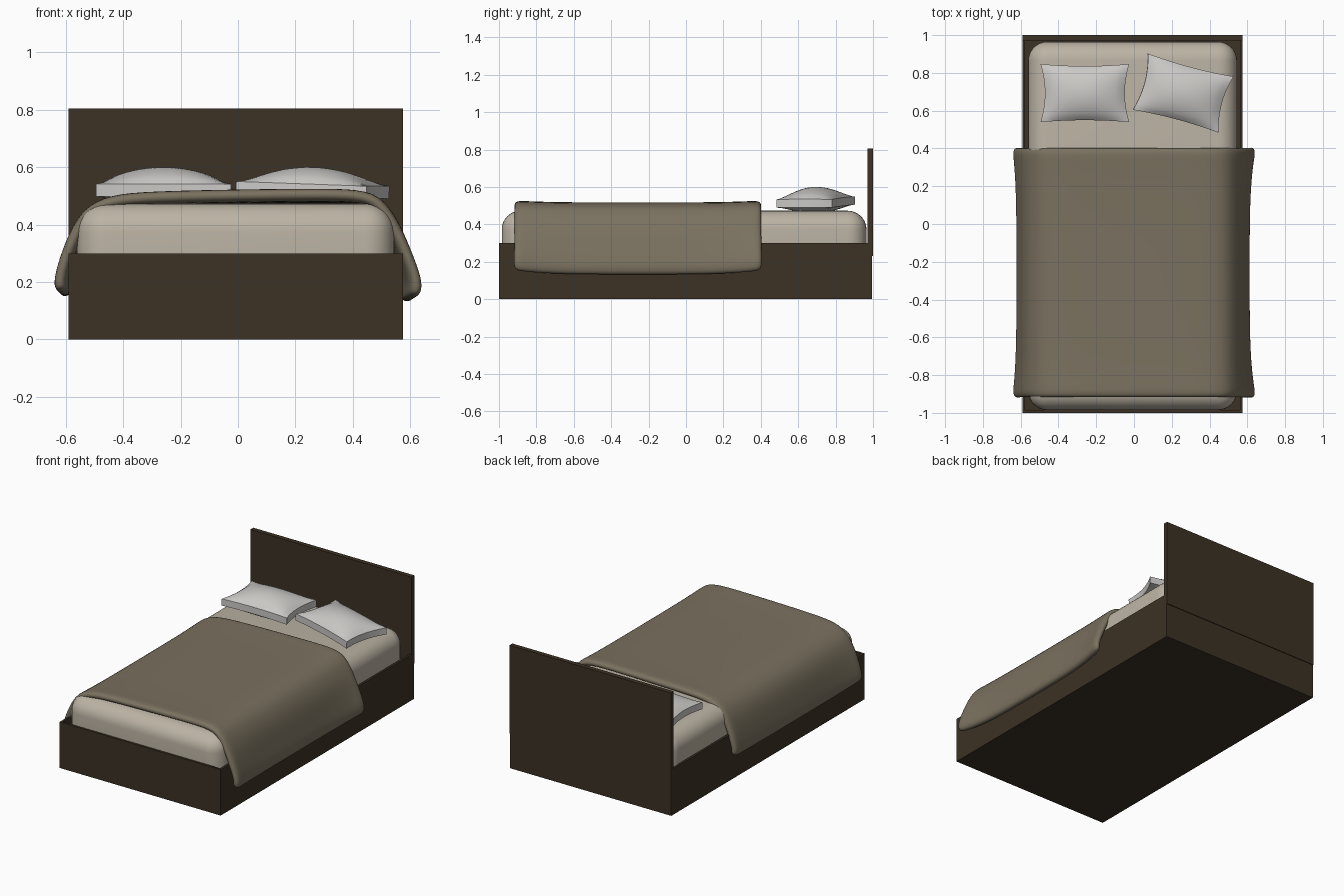
import bpy, bmesh, math

if "Cube" in bpy.data.objects:
    bpy.data.objects.remove(bpy.data.objects["Cube"])


def material(name, rgb):
    m = bpy.data.materials.new(name)
    m.diffuse_color = (*rgb, 1)
    m.use_nodes = True
    m.node_tree.nodes["Principled BSDF"].inputs["Base Color"].default_value = m.diffuse_color
    return m


WOOD = material("dark_wood", (0.045, 0.031, 0.018))
SHEET = material("sheet", (0.50, 0.45, 0.37))
COVER = material("cover", (0.195, 0.165, 0.115))
LINEN = material("linen", (0.60, 0.59, 0.57))


def finish(name, bm, mat, smooth=False):
    bmesh.ops.recalc_face_normals(bm, faces=bm.faces)
    me = bpy.data.meshes.new(name)
    bm.to_mesh(me)
    bm.free()
    ob = bpy.data.objects.new(name, me)
    bpy.context.collection.objects.link(ob)
    me.materials.append(mat)
    if smooth:
        bpy.ops.object.select_all(action='DESELECT')
        ob.select_set(True)
        bpy.context.view_layer.objects.active = ob
        bpy.ops.object.shade_smooth_by_angle(angle=math.radians(40))
    return ob


def box(x0, x1, y0, y1, z0, z1):
    bm = bmesh.new()
    bmesh.ops.create_cube(bm, size=1)
    for v in bm.verts:
        v.co.x = x0 if v.co.x < 0 else x1
        v.co.y = y0 if v.co.y < 0 else y1
        v.co.z = z0 if v.co.z < 0 else z1
    return bm


# Bed base: open tray with thin walls
bm = box(-0.59, 0.575, -1, 0.995, 0, 0.30)
top = max(bm.faces, key=lambda f: f.calc_center_median().z)
bmesh.ops.inset_region(bm, faces=[top], thickness=0.02)
inner = bmesh.ops.extrude_face_region(bm, geom=[top])['geom']
for v in [g for g in inner if isinstance(g, bmesh.types.BMVert)]:
    v.co.z = 0.10
if top.is_valid:
    bm.faces.remove(top)
finish("bed_base", bm, WOOD)

# Headboard
finish("headboard", box(-0.59, 0.575, 0.97, 1.0, 0.23, 0.805), WOOD)

# Mattress with rounded edges
bm = box(-0.56, 0.545, -0.985, 0.965, 0.10, 0.473)
bmesh.ops.bevel(bm, geom=bm.edges[:], offset=0.10, segments=8,
                profile=0.5, affect='EDGES')
finish("mattress", bm, SHEET, True)

# Blanket: draped profile swept along the bed, flared at its ends
profile = [(-0.635, 0.165), (-0.65, 0.20), (-0.625, 0.29), (-0.585, 0.385),
           (-0.535, 0.462), (-0.45, 0.507), (-0.3, 0.519), (0, 0.525),
           (0.25, 0.528), (0.43, 0.527), (0.508, 0.495), (0.568, 0.40),
           (0.618, 0.29), (0.652, 0.20), (0.640, 0.148)]
rows = 15
bm = bmesh.new()
grid = []
for i in range(rows):
    t = 2 * i / (rows - 1) - 1
    t = math.copysign(abs(t) ** 0.7, t)
    y = -0.2575 + 0.6605 * t
    mid = 1 - t ** 4
    row = []
    for x, z in profile:
        low = min(1, max(0, (0.40 - z) / 0.15))
        pull = (0.022 if x < 0 else 0.034) * mid * low
        row.append(bm.verts.new((x - math.copysign(pull, x), y,
                                 z - 0.010 * mid - 0.012 * mid * low)))
    grid.append(row)
for a, b in zip(grid, grid[1:]):
    for j in range(len(profile) - 1):
        bm.faces.new((a[j], a[j + 1], b[j + 1], b[j]))
blanket = finish("blanket", bm, COVER, True)
if blanket.data.polygons[len(profile) // 2].normal.z < 0:
    blanket.data.flip_normals()
sol = blanket.modifiers.new("thickness", 'SOLIDIFY')
sol.thickness = 0.045
sol.offset = -1
sub = blanket.modifiers.new("soft", 'SUBSURF')
sub.levels = sub.render_levels = 2


# Pillows: puffed cushions with pinched sides and a flat side band
def pillow(name, loc, rot):
    bm = bmesh.new()
    bmesh.ops.create_cube(bm, size=2)
    bmesh.ops.subdivide_edges(bm, edges=bm.edges[:], cuts=15, use_grid_fill=True)
    for v in bm.verts:
        u, w, s = v.co
        puff = max(0, (1 - u * u) * (1 - w * w)) ** 0.75
        h = 0.022 + (0.058 if s > 0 else 0.038) * puff
        v.co = (u * 0.235 * (1 - 0.10 * (1 - w * w)),
                w * 0.154 * (1 - 0.07 * (1 - u * u)), s * h)
    ob = finish(name, bm, LINEN, True)
    ob.location = loc
    ob.rotation_euler = rot


pillow("left_pillow", (-0.26, 0.693, 0.52), (0, 0, 0))
pillow("right_pillow", (0.26, 0.693, 0.52), (0, math.radians(2), math.radians(-15)))
